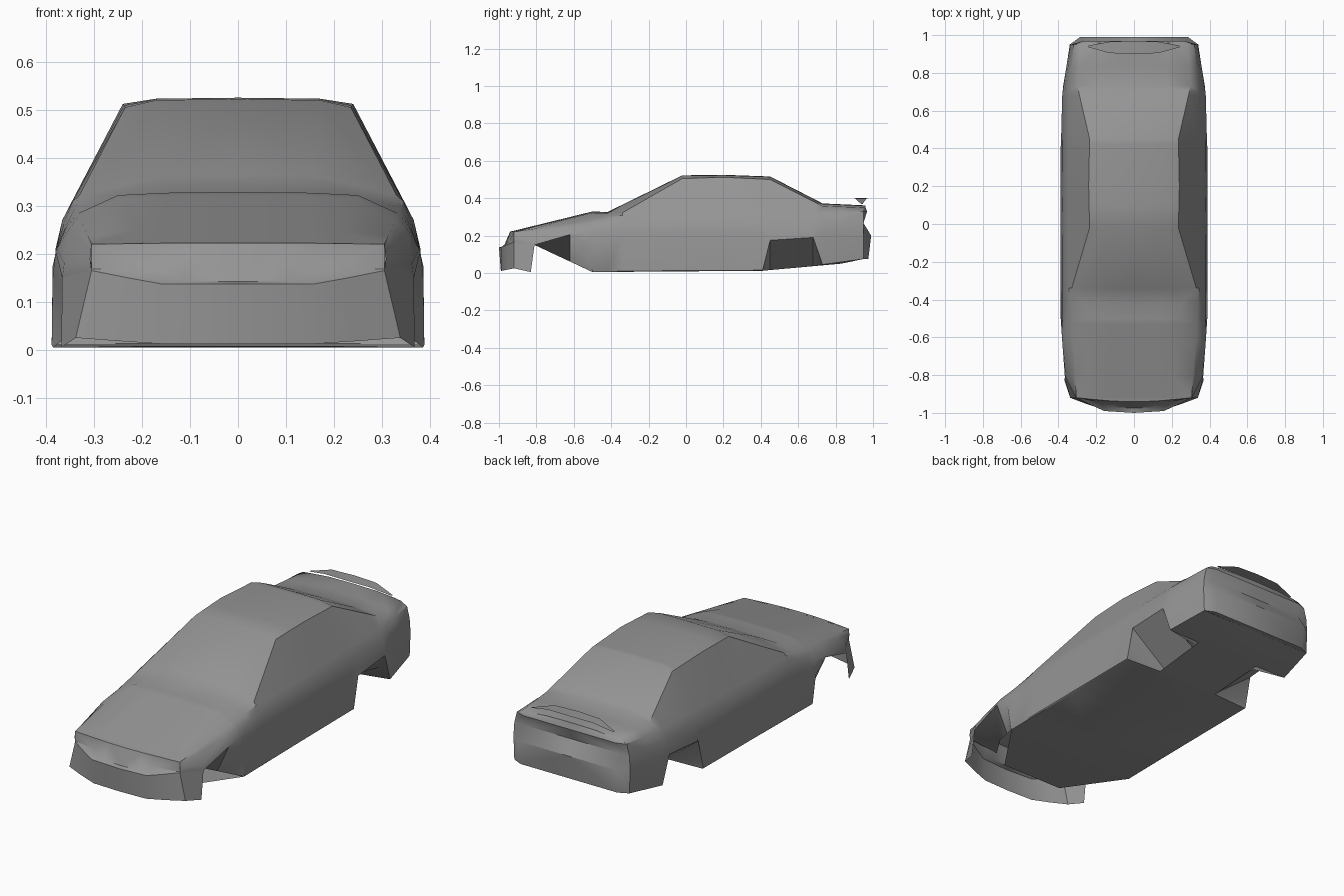
import bpy, bmesh
from math import radians
from mathutils import Vector

old = bpy.data.objects.get("Cube")
if old:
    bpy.data.objects.remove(old, do_unlink=True)

grey = bpy.data.materials.new("body_grey")
grey.use_nodes = True
grey.diffuse_color = (0.3, 0.3, 0.3, 1)
grey.node_tree.nodes["Principled BSDF"].inputs["Base Color"].default_value = (0.3, 0.3, 0.3, 1)


def interpolate(line, y):
    """Point (x, y, z) on a lengthwise line given as (y, x, z) knots."""
    if y <= line[0][0]:
        return Vector((line[0][1], y, line[0][2]))
    for a, b in zip(line, line[1:]):
        if y <= b[0]:
            t = (y - a[0]) / (b[0] - a[0])
            return Vector((a[1] + t * (b[1] - a[1]), y, a[2] + t * (b[2] - a[2])))
    return Vector((line[-1][1], y, line[-1][2]))


def strip(bm, first, second):
    """Quads between two rows of points."""
    for a, b, c, d in zip(first, first[1:], second[1:], second):
        bm.faces.new([bm.verts.new(p) for p in (a, b, c, d)])


def finish(bm, name, angle):
    """Weld, mirror across x and turn into a shaded object."""
    bmesh.ops.remove_doubles(bm, verts=bm.verts, dist=0.002)
    geometry = bm.verts[:] + bm.edges[:] + bm.faces[:]
    bmesh.ops.mirror(bm, geom=geometry, axis='X', merge_dist=0.001)
    bmesh.ops.remove_doubles(bm, verts=bm.verts, dist=0.001)
    bmesh.ops.recalc_face_normals(bm, faces=bm.faces)
    mesh = bpy.data.meshes.new(name)
    bm.to_mesh(mesh)
    bm.free()
    mesh.materials.append(grey)
    obj = bpy.data.objects.new(name, mesh)
    bpy.context.collection.objects.link(obj)
    bpy.ops.object.select_all(action='DESELECT')
    obj.select_set(True)
    bpy.context.view_layer.objects.active = obj
    bpy.ops.object.shade_smooth_by_angle(angle=radians(angle))


# Lengthwise lines of the half body, from the floor up to the roof centre
NOSE, TAIL = -0.92, 0.95
floor_edge = [(NOSE, .13, .15), (-.81, .2, .15), (-.5, .385, .005), (.41, .38, .012),
              (.42, .18, .013), (.83, .19, .05), (TAIL, .335, .076)]
sill = [(NOSE, .305, .165), (-.81, .366, .15), (-.62, .38, .205), (-.53, .386, .15),
        (-.5, .388, .01), (.41, .388, .015), (.45, .386, .175), (.68, .38, .19),
        (.73, .375, .045), (TAIL, .335, .075)]
flank = [(NOSE, .308, .19), (-.81, .362, .18), (-.62, .377, .21), (.1, .38, .21),
         (.7, .378, .2), (TAIL, .34, .2)]
shoulder = [(NOSE, .306, .205), (-.62, .353, .25), (-.34, .366, .27), (.7, .366, .27), (TAIL, .335, .27)]
belt = [(NOSE, .305, .22), (-.34, .345, .308), (.1, .348, .305), (.73, .34, .32), (TAIL, .32, .33)]
roof_edge = [(NOSE, .2, .222), (-.5, .25, .322), (-.42, .25, .32), (-.34, .33, .322), (-.02, .235, .505),
             (.2, .24, .512), (.45, .235, .5), (.73, .3, .358), (TAIL, .285, .35)]
crown = [(NOSE, .16, .224), (-.5, .15, .327), (-.42, .15, .324), (-.02, .17, .52),
         (.2, .17, .523), (.45, .17, .514), (.73, .17, .37), (TAIL, .17, .36)]
centre = [(y, 0, z + .002) for y, x, z in crown]
floor_centre = [(y, 0, z) for y, x, z in floor_edge]
lines = [floor_centre, floor_edge, sill, flank, shoulder, belt, roof_edge, crown, centre]

# Main shell with wheel arches; the floor starts behind the front wheels
bm = bmesh.new()
stations = sorted({knot[0] for line in lines for knot in line})
sections = [[interpolate(line, y) for line in lines] for y in stations]
for a, b in zip(sections, sections[1:]):
    start = 0 if a[0].y >= -.5 else 1
    strip(bm, a[start:], b[start:])

# Tail panel and rear bumper, stepped along the last section
tail_depth = [.95, .95, .975, .99, .947, .968, .96, .958, .958]
last = sections[-1]
inner = [Vector((p.x * .84, y, p.z)) for p, y in zip(last, tail_depth)]
middle = [Vector((0, y, p.z)) for p, y in zip(last, tail_depth)]
strip(bm, last[1:7], inner[1:7])
strip(bm, inner[1:7], middle[1:7])
strip(bm, [last[6], last[7], last[8]], [inner[6], inner[7], middle[8]])
strip(bm, [inner[6], inner[7]], [middle[6], middle[8]])

# Front bumper, ledge, lamps and nose
bumper_low = [(0, -.99, .012), (.152, -.985, .012), (.245, -.955, .018), (.338, -.92, .025), (.368, -.83, .005)]
bumper_top = [(0, -1, .137), (.158, -.99, .137), (.23, -.957, .15), (.305, -.92, .165), (.366, -.81, .15)]
ledge = [(0, -.975, .142), (.11, -.97, .142), (.17, -.945, .17), (.305, -.92, .168)]
nose = [(0, -.94, .222), (.1, -.938, .222), (.155, -.934, .222), (.305, -.92, .22)]
hood = [(0, NOSE, .226), (.1, NOSE, .225), (.16, NOSE, .224), (.305, NOSE, .22)]
rows = [bumper_low, bumper_top, ledge, nose, hood]
for a, b in zip(rows, rows[1:]):
    strip(bm, a, b)
finish(bm, "car_body", 38)

# Flat floor between the front wheels
bm = bmesh.new()
strip(bm, [(.18, -.8, .008), (0, -.8, .008)], [(.385, -.5, .005), (0, -.5, .005)])
finish(bm, "front_floor", 30)

# Boot lid wing, a thin plate drooping to its tips
bm = bmesh.new()
front = [(0, .9, .4), (.13, .905, .398), (.24, .935, .37)]
back = [(0, .97, .4), (.13, .965, .398), (.24, .945, .37)]
strip(bm, front, back)
finish(bm, "rear_wing", 30)
